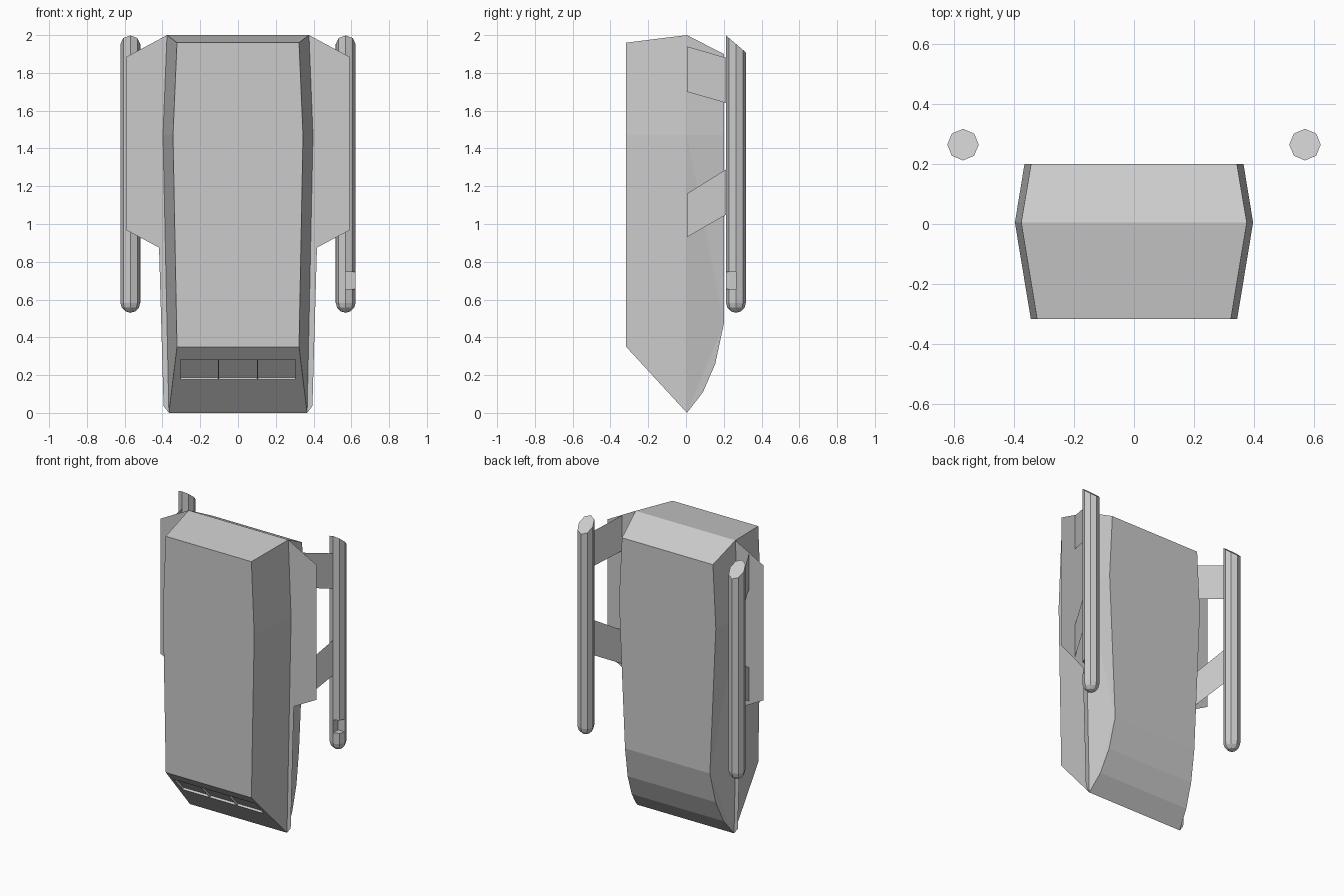
import bpy, bmesh, math
from mathutils import Vector

if "Cube" in bpy.data.objects:
    bpy.data.objects.remove(bpy.data.objects["Cube"])

RIDGE_Y = 0.005   # widest plane of the hull, where the wings sit


def make_object(name, verts, faces):
    me = bpy.data.meshes.new(name)
    bm = bmesh.new()
    vs = [bm.verts.new(v) for v in verts]
    for f in faces:
        bm.faces.new([vs[i] for i in f])
    bmesh.ops.recalc_face_normals(bm, faces=bm.faces)
    bm.to_mesh(me)
    bm.free()
    ob = bpy.data.objects.new(name, me)
    bpy.context.scene.collection.objects.link(ob)
    return ob


def box(name, origin, axes):
    """Box from a corner and three edge vectors."""
    o = Vector(origin)
    a, b, c = (Vector(v) for v in axes)
    verts = [o + a * i + b * j + c * k for i in (0, 1) for j in (0, 1) for k in (0, 1)]
    faces = [(0, 1, 3, 2), (4, 6, 7, 5), (0, 4, 5, 1), (2, 3, 7, 6), (0, 2, 6, 4), (1, 5, 7, 3)]
    ob = make_object(name, verts, faces)
    ob.hide_render = True
    return ob


def cut(ob, cutter):
    """Subtract the cutter, apply the result and delete the cutter."""
    mod = ob.modifiers.new("cut", 'BOOLEAN')
    mod.operation = 'DIFFERENCE'
    mod.solver = 'EXACT'
    mod.object = cutter
    dg = bpy.context.evaluated_depsgraph_get()
    me = bpy.data.meshes.new_from_object(ob.evaluated_get(dg))
    ob.modifiers.clear()
    ob.data = me
    bpy.data.objects.remove(cutter)


# Hull: half-width, y, z of each corner on one side
half = [(0.366, RIDGE_Y, 0.0), (0.397, RIDGE_Y, 1.47), (0.376, RIDGE_Y, 2.0),    # ridge 0-2
        (0.323, -0.317, 0.35), (0.344, -0.317, 1.47), (0.323, -0.317, 1.96),     # front 3-5
        (0.347, 0.09, 0.11), (0.332, 0.155, 0.26), (0.32, 0.20, 0.47),           # back 6-10
        (0.365, 0.20, 1.47), (0.343, 0.20, 1.90)]
n = len(half)
side = [(0, 3, 4, 1), (1, 4, 5, 2), (0, 8, 7, 6), (0, 1, 8), (1, 9, 8), (1, 2, 10, 9)]
loop = [0, 3, 4, 5, 2, 10, 9, 8, 7, 6]
verts = [(s * x, y, z) for s in (1, -1) for x, y, z in half]
faces = side + [tuple(i + n for i in f) for f in side]
faces += [(a, b, b + n, a + n) for a, b in zip(loop, loop[1:] + loop[:1])]
hull = make_object("hull", verts, faces)

# Three shallow windows sunk into the sloping nose
slope = Vector((0, -0.322, 0.35))
inward = Vector((0, 0.35, 0.322)).normalized()
base = Vector((0, RIDGE_Y, 0))
for x0 in (-0.305, -0.1, 0.105):
    corner = base + slope * (0.178 / 0.35) - inward * 0.02 + Vector((x0, 0, 0))
    cut(hull, box("window_cutter", corner, ((0.2, 0, 0), slope * 0.3, inward * 0.034)))

# Nacelle: octagonal tube with domed lower end and slanted top
NX, NY, R = 0.57, 0.2645, 0.0525


def nacelle(name, s):
    rings = [(R * math.cos(a), 0.583 - R * math.sin(a))
             for a in (math.radians(d) for d in (60, 30, 0))]
    ang = [k * math.pi / 4 for k in range(8)]
    vs = [(s * NX + r * math.cos(a), NY + r * math.sin(a), z) for r, z in rings for a in ang]
    vs += [(s * NX + R * math.cos(a), NY + R * math.sin(a), 1.953 - 0.045 * math.sin(a))
           for a in ang]
    vs.append((s * NX, NY, 0.53))
    fs = [(r * 8 + k, r * 8 + (k + 1) % 8, r * 8 + 8 + (k + 1) % 8, r * 8 + 8 + k)
          for r in range(3) for k in range(8)]
    fs += [(32, (k + 1) % 8, k) for k in range(8)]
    fs.append(tuple(range(24, 32)))
    return make_object(name, vs, fs)


for label, s in (("right", 1), ("left", -1)):
    # Thin wing along the ridge
    outline = [(0.366, 0), (0.394, 0.037), (0.418, 0.875), (0.59, 0.967), (0.59, 1.885),
               (0.376, 2.0), (0.397, 1.47)]
    make_object(label + "_wing", [(s * x, RIDGE_Y, z) for x, z in outline],
                [tuple(range(len(outline)))])
    # Two thin slanted struts from wing to nacelle
    for part, zs in (("upper", (1.94, 1.88, 1.64, 1.70)), ("lower", (1.16, 1.29, 1.05, 0.93))):
        ends = [(0.48, RIDGE_Y), (0.57, 0.213), (0.57, 0.213), (0.48, RIDGE_Y)]
        make_object(f"{label}_{part}_strut", [(s * x, y, z) for (x, y), z in zip(ends, zs)],
                    [(0, 1, 2, 3)])
    pod = nacelle(label + "_nacelle", s)
    # Notch in the outer front quarter of the right nacelle only
    if s == 1:
        cut(pod, box("notch_cutter", (NX - 0.001, NY - 0.1, 0.657),
                     ((0.1, 0, 0), (0, 0.101, 0), (0, 0, 0.088))))
